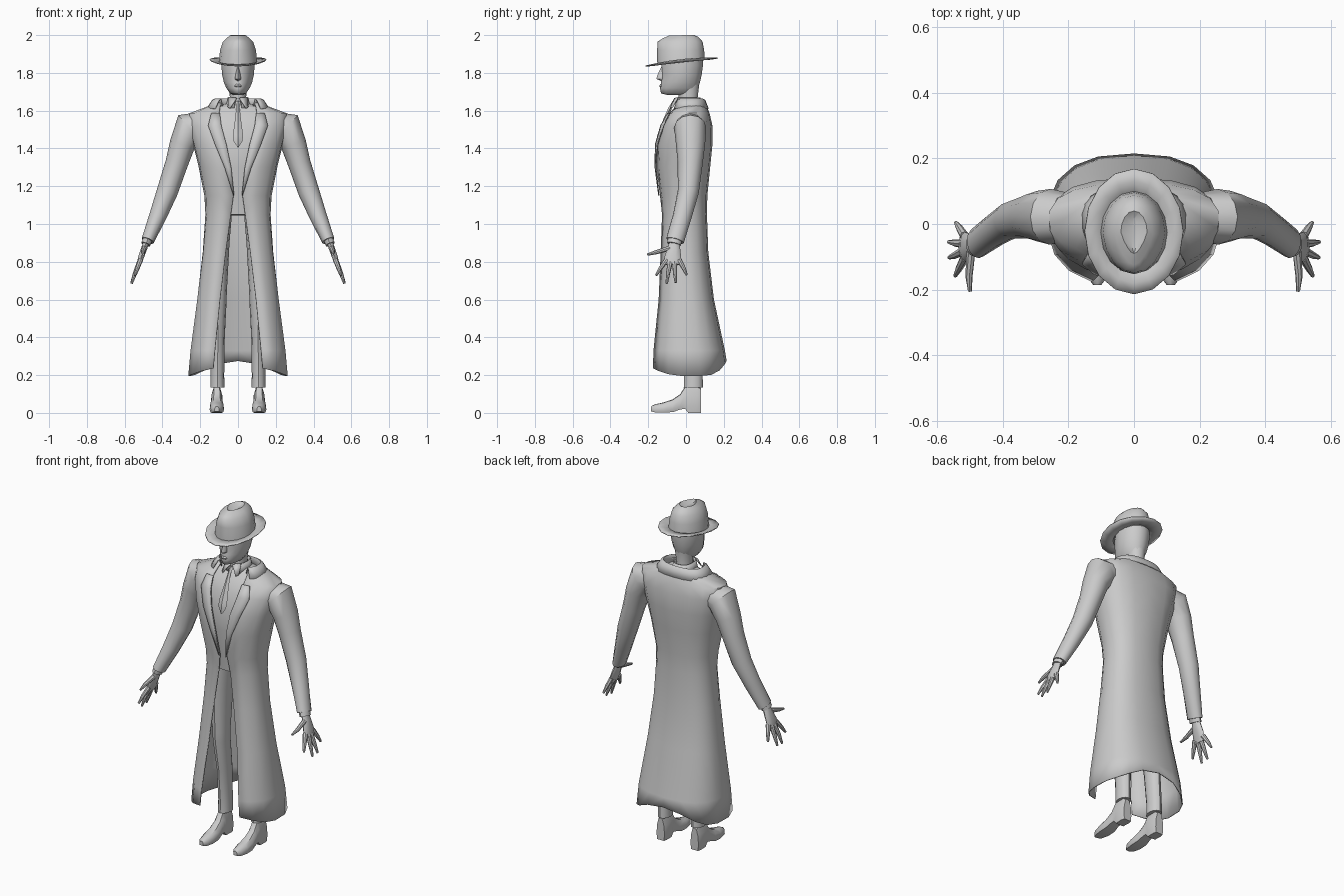
import bpy, bmesh, math
from mathutils import Vector

grey = bpy.data.materials.new("plain grey")
grey.diffuse_color = (0.6, 0.6, 0.6, 1)


def loft(name, rings, closed=True, caps=True, mirror=False, solid=0, angle=40):
    """Skin a list of equal-length point rings."""
    bm = bmesh.new()
    vs = [[bm.verts.new(p) for p in r] for r in rings]
    n = len(vs[0])
    for a, b in zip(vs, vs[1:]):
        for i in range(n if closed else n - 1):
            j = (i + 1) % n
            bm.faces.new((a[i], a[j], b[j], b[i]))
    if closed and caps:
        bm.faces.new(vs[0][::-1])
        bm.faces.new(vs[-1])
    bmesh.ops.recalc_face_normals(bm, faces=bm.faces)
    me = bpy.data.meshes.new(name)
    bm.to_mesh(me)
    bm.free()
    for p in me.polygons:
        p.use_smooth = True
    me.set_sharp_from_angle(angle=math.radians(angle))
    me.materials.append(grey)
    ob = bpy.data.objects.new(name, me)
    bpy.context.collection.objects.link(ob)
    if mirror:
        ob.modifiers.new("mirror", 'MIRROR')
    if solid:
        m = ob.modifiers.new("thickness", 'SOLIDIFY')
        m.thickness, m.offset = solid, 0
    return ob


def section(z, rx, yf, yb, xe=0.0, n=9, p=0.8, lift=None, end=math.pi):
    """Half body outline from the front edge at x = xe round to the back centre."""
    yc, ry = (yf + yb) / 2, (yb - yf) / 2
    t0 = math.asin(min(1, (xe / rx) ** (1 / p)))
    pts = []
    for i in range(n):
        t = t0 + (end - t0) * i / (n - 1)
        c, s = math.cos(t), max(0, math.sin(t))
        if abs(t - math.pi) < 1e-6:
            s = 0
        pts.append((rx * s ** p, yc - ry * math.copysign(abs(c) ** p, c), z + (lift(c) if lift else 0)))
    return pts


def oval(z, rx, y0, y1, cx=0, n=16, pinch=0, tilt=0, curl=0):
    """Full level outline; pinch narrows the front, tilt and curl bend it."""
    pts = []
    for i in range(n):
        a = 2 * math.pi * i / n
        c, s = math.cos(a), math.sin(a)
        x = rx * s * (1 - pinch * max(0, c))
        y = (y0 + y1) / 2 - (y1 - y0) / 2 * c
        pts.append((cx + x, y, z + tilt * y + curl * x * x))
    return pts


def tube(name, path, n=10, **kw):
    """Tapered limb; path holds (x, y, z, side radius, depth radius)."""
    cs = [Vector(p[:3]) for p in path]
    rings = []
    for i, p in enumerate(path):
        d = (cs[min(i + 1, len(cs) - 1)] - cs[max(i - 1, 0)]).normalized()
        u = Vector((0, 1, 0))
        u = (u - d * u.dot(d)).normalized()
        v = d.cross(u)
        rings.append([cs[i] + u * p[4] * math.cos(2 * math.pi * k / n)
                      + v * p[3] * math.sin(2 * math.pi * k / n) for k in range(n)])
    return loft(name, rings, mirror=True, **kw)


# Long coat: z, half width, front y, back y, front edge x
coat = [(.195, .262, -.187, .212, .13), (.33, .25, -.183, .203, .122),
        (.6, .215, -.15, .145, .095), (.85, .185, -.135, .115, .065),
        (1.05, .17, -.125, .108, .038), (1.15, .175, -.135, .11, .024),
        (1.3, .205, -.155, .125, .04), (1.42, .235, -.155, .137, .065),
        (1.52, .26, -.128, .137, .092), (1.585, .258, -.092, .122, .10),
        (1.62, .16, -.06, .108, .095), (1.645, .12, -.045, .095, .085)]
hem = lambda c: .05 * c * c if c > 0 else .08 * c ** 4
loft("coat", [section(*r, lift=hem if i == 0 else None) for i, r in enumerate(coat)],
     closed=False, mirror=True, solid=.006, angle=60)

# Waistcoat and shirt front inside the coat
loft("waistcoat", [section(z, rx - .02, yf + .014, yb - .015) for z, rx, yf, yb, _ in coat[4:11]],
     closed=False, mirror=True, angle=60)
loft("waistcoat_bottom", [section(1.05, .15, -.111, .093), section(1.045, .02, -.05, .03)],
     closed=False, mirror=True)
loft("shirt_top", [section(1.62, .14, -.046, .093), section(1.64, .05, -.03, .065)],
     closed=False, mirror=True)

# Lapels lying on the coat front
lapel_width = [.004, .035, .06, .07, .045]
rows = []
for (z, rx, yf, yb, xe), w in zip(coat[5:10], lapel_width):
    line = []
    for k in range(3):
        x = xe - .004 + w * k / 2
        s = (x / rx) ** (1 / .8)
        c = math.sqrt(1 - s * s) ** .8
        line.append((x, (yf + yb) / 2 - (yb - yf) / 2 * c - .009, z))
    rows.append(line)
loft("lapel", rows, closed=False, mirror=True, solid=.006)

# Turned-down coat collar round the back of the neck
loft("coat_collar", [section(1.625, .105, -.055, .08, .08), section(1.662, .122, -.055, .09, .09),
                     section(1.655, .135, -.065, .1, .1), section(1.61, .165, -.085, .118, .12)],
     closed=False, mirror=True, solid=.005)

# Sleeves, cuffs
tube("sleeve", [(.18, .02, 1.525, .07, .07), (.255, .022, 1.51, .09, .085), (.295, .024, 1.42, .068, .077),
                (.325, .022, 1.32, .06, .066), (.375, .012, 1.17, .056, .056),
                (.425, -.02, 1.04, .046, .05), (.478, -.058, .912, .034, .048)], n=12)
tube("shirt_cuff", [(.474, -.056, .93, .027, .038), (.488, -.064, .893, .026, .037)])

# Hands: palm and five digits
tube("palm", [(.482, -.06, .915, .016, .024), (.497, -.064, .87, .017, .034),
              (.515, -.07, .82, .016, .045), (.524, -.07, .785, .011, .042)])
digits = {"thumb": ((.497, -.085, .872), (.503, -.16, .85), (.50, -.205, .838)),
          "index_finger": ((.516, -.103, .81), (.533, -.135, .765), (.545, -.158, .728)),
          "middle_finger": ((.521, -.083, .80), (.545, -.095, .74), (.563, -.102, .685)),
          "ring_finger": ((.521, -.06, .80), (.545, -.058, .74), (.564, -.055, .69)),
          "little_finger": ((.517, -.036, .81), (.532, -.012, .765), (.543, .004, .73))}
for name, pts in digits.items():
    tube(name, [(*p, r, r) for p, r in zip(pts, (.014, .011, .006))], n=8)

# Trousers
loft("trouser_leg", [oval(z, r, y0, y1, cx, 12) for z, cx, r, y0, y1 in
                     [(.135, .109, .037, -.012, .09), (.2, .109, .036, -.01, .088), (.4, .106, .036, -.03, .08),
                      (.58, .104, .043, -.065, .055), (.64, .104, .045, -.068, .053),
                      (.9, .1, .055, -.085, .07), (1.08, .09, .06, -.09, .08)]], mirror=True)

# Shoes: y, bottom z, top z, half width
shoe = [(-.186, .008, .034, .012), (-.165, .003, .045, .028), (-.12, .002, .055, .038), (-.07, .004, .072, .038),
        (-.03, .018, .1, .032), (-.005, .022, .14, .03), (.012, 0, .145, .03), (.06, 0, .145, .032),
        (.08, 0, .13, .026)]
rings = []
for y, zb, zt, w in shoe:
    h = zt - zb
    rings.append([(.112 + w * x, y, zb + h * k) for x, k in
                  [(-.85, 0), (.85, 0), (1, .25), (.9, .65), (.5, .95), (0, 1), (-.5, .95), (-.9, .65), (-1, .25)]])
loft("shoe", rings, mirror=True)

# Neck and head
loft("neck", [oval(1.6, .05, -.04, .07), oval(1.67, .043, -.04, .062), oval(1.74, .05, -.04, .07)])
loft("head", [oval(z, r, a, b, pinch=.12) for z, r, a, b in
              [(1.683, .025, -.1, .03), (1.692, .043, -.132, .055), (1.72, .062, -.138, .064),
               (1.75, .075, -.132, .074), (1.79, .084, -.128, .083), (1.84, .088, -.13, .09),
               (1.89, .086, -.125, .09)]], angle=60)
loft("nose", [oval(z, r, a, -.1, n=8, pinch=.4) for z, r, a in
              [(1.758, .01, -.134), (1.768, .017, -.156), (1.785, .014, -.153), (1.83, .008, -.132)]])
loft("mouth", [oval(z, r, a, -.1, n=8) for z, r, a in
               [(1.722, .015, -.137), (1.731, .024, -.141), (1.74, .014, -.137)]])

# Shirt collar with points, tie and knot
loft("shirt_collar", [section(1.615, .066, -.058, .082, .02), section(1.67, .052, -.052, .074, .012)],
     closed=False, mirror=True, solid=.004)
loft("collar_point", [[(.006, -.062, 1.665), (.05, -.04, 1.672)], [(.042, -.084, 1.612), (.054, -.07, 1.618)]],
     closed=False, mirror=True, solid=.004)
loft("tie", [[(-w, y, z), (0, y - d, z), (w, y, z), (0, y + d, z)] for z, w, y, d in
             [(1.652, .014, -.062, .008), (1.618, .009, -.082, .01), (1.56, .015, -.108, .01),
              (1.47, .027, -.142, .01), (1.44, .024, -.148, .009), (1.405, .002, -.154, .006)]])

# Hat: brim, crown with a creased top
loft("hat_brim", [oval(1.86, .085, -.14, .09, tilt=.11), oval(1.858, .12, -.18, .13, tilt=.11, curl=.2),
                  oval(1.86, .15, -.214, .168, tilt=.11, curl=.6)], caps=False, solid=.005)
loft("hat_crown", [oval(1.858, .102, -.152, .1, tilt=.11), oval(1.92, .095, -.153, .096, pinch=.1),
                   oval(1.965, .08, -.15, .088, pinch=.25), oval(1.988, .058, -.125, .065, pinch=.35, tilt=.05),
                   oval(2.0, .04, -.09, .04, pinch=.4, tilt=.03), oval(1.984, .008, -.085, .02, tilt=.05)], angle=50)
